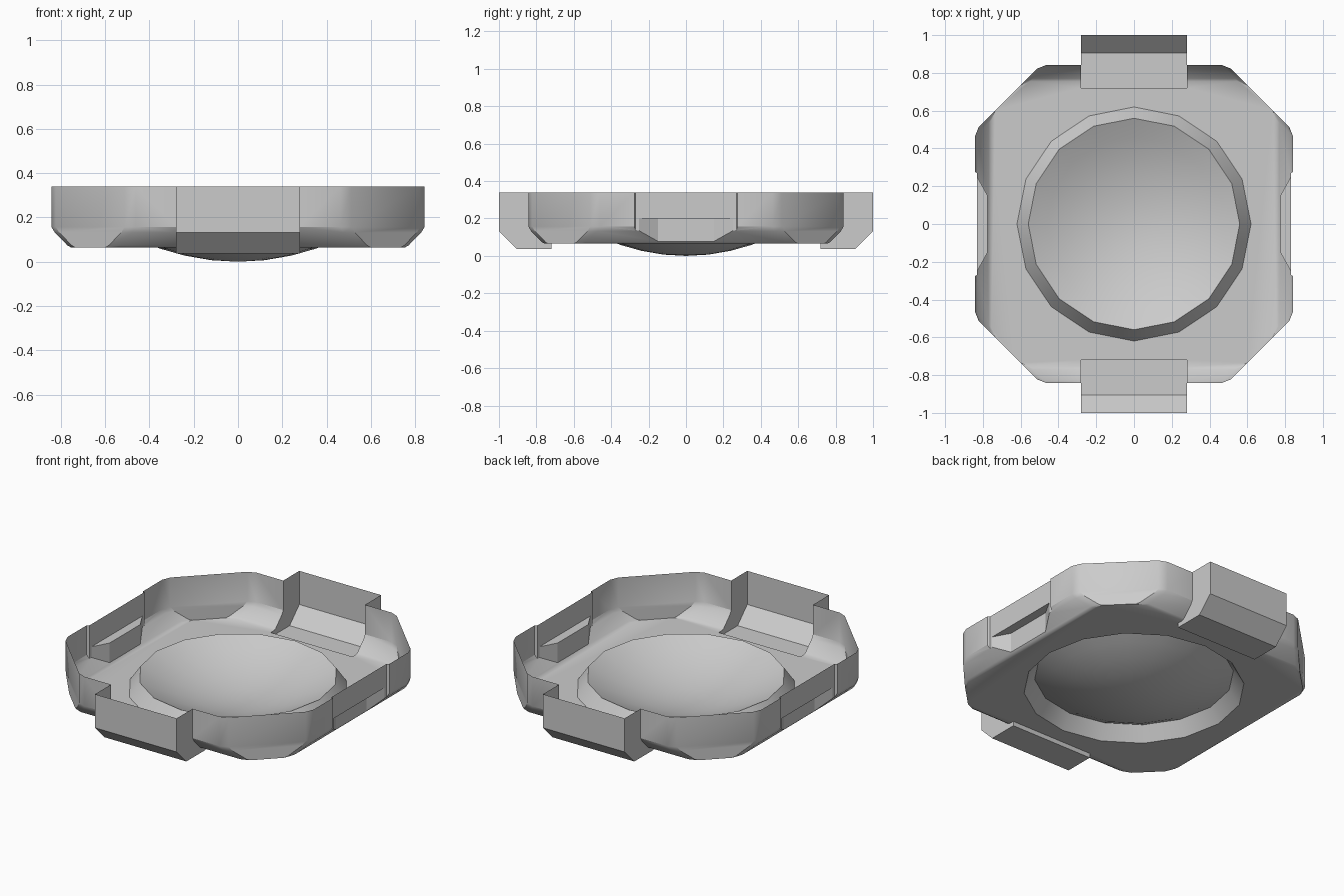
import bpy, bmesh
from math import sin, cos, pi

if "Cube" in bpy.data.objects:
    bpy.data.objects.remove(bpy.data.objects["Cube"])


def loft(name, loops):
    """Closed solid skinned through equal-length loops, bottom to top."""
    bm = bmesh.new()
    rings = [[bm.verts.new(p) for p in lp] for lp in loops]
    n = len(rings[0])
    for a, b in zip(rings, rings[1:]):
        for i in range(n):
            j = (i + 1) % n
            bm.faces.new((a[i], a[j], b[j], b[i]))
    bm.faces.new(rings[0][::-1])
    bm.faces.new(rings[-1])
    bmesh.ops.recalc_face_normals(bm, faces=bm.faces)
    me = bpy.data.meshes.new(name)
    bm.to_mesh(me)
    bm.free()
    ob = bpy.data.objects.new(name, me)
    bpy.context.collection.objects.link(ob)
    return ob


def outline(h, z):
    """Square with cut corners, each corner slightly softened."""
    c = 1.335 - h
    q = [(h, -c + .03), (h, c - .03), (h - .02, c + .02), (c + .02, h - .02)]
    pts = []
    for k in range(4):
        co, si = round(cos(k * pi / 2)), round(sin(k * pi / 2))
        pts += [(x * co - y * si, x * si + y * co, z) for x, y in q]
    return pts


def circle(r, z, n=16):
    return [(r * cos(2 * pi * i / n), r * sin(2 * pi * i / n), z) for i in range(n)]


def shade(ob):
    bpy.ops.object.select_all(action='DESELECT')
    ob.select_set(True)
    bpy.context.view_layer.objects.active = ob
    bpy.ops.object.shade_smooth_by_angle(angle=0.5)


# Tray body with chamfered straight sides
tray = loft("tray_shell", [outline(h, z) for h, z in
            [(.755, .065), (.77, .073), (.828, .132), (.843, .157), (.843, .45)]])
tools = []

# Deep end tabs front and back, recesses left and right
for s in (-1, 1):
    prof = [(.72, .5), (.72, .037), (.905, .037), (1, .132), (1, .5)]
    tools.append((loft("end_tab", [[(x, s * y, z) for y, z in prof] for x in (-.28, .28)]), 'UNION'))
    low = [(.95, -.4), (.95, .4), (.83, .25), (.775, .15), (.775, -.15), (.83, -.25)]
    tools.append((loft("side_recess", [[(s * x, y, z) for x, y in low] for z in (-.1, .2)]), 'DIFFERENCE'))
    high = [(.95, -.28), (.95, .28), (.85, .28), (.83, .27), (.83, -.27), (.85, -.28)]
    tools.append((loft("side_panel", [[(s * x, y, z) for x, y in high] for z in (.1, .6)]), 'DIFFERENCE'))

# Raised ring pushed up from the floor
tools.append((loft("ring_recess", [circle(.665, 0), circle(.56, .15)]), 'DIFFERENCE'))

for tool, op in tools:
    m = tray.modifiers.new(tool.name, 'BOOLEAN')
    m.operation, m.solver, m.object = op, 'EXACT', tool
    tool.hide_render = True
deps = bpy.context.evaluated_depsgraph_get()
tray.data = bpy.data.meshes.new_from_object(tray.evaluated_get(deps))
tray.modifiers.clear()
for tool, op in tools:
    bpy.data.objects.remove(tool)

# Open the top and the centre of the ring, leaving a thin shell
bm = bmesh.new()
bm.from_mesh(tray.data)
bmesh.ops.bisect_plane(bm, geom=bm.verts[:] + bm.edges[:] + bm.faces[:],
                       plane_co=(0, 0, .34), plane_no=(0, 0, 1), clear_outer=True)
lid = [f for f in bm.faces if all(abs(v.co.z - .15) < 1e-3 and v.co.xy.length < .57 for v in f.verts)]
bmesh.ops.delete(bm, geom=lid, context='FACES')
bm.to_mesh(tray.data)
bm.free()
shade(tray)

# Shallow bowl hanging from the ring
bm = bmesh.new()
radii = [.56, .46, .35, .24, .12]
rings = [[bm.verts.new(p) for p in circle(r, .15 * (r / .56) ** 2)] for r in radii]
tip = bm.verts.new((0, 0, 0))
for i in range(16):
    j = (i + 1) % 16
    for a, b in zip(rings, rings[1:]):
        bm.faces.new((a[i], a[j], b[j], b[i]))
    bm.faces.new((rings[-1][i], rings[-1][j], tip))
bmesh.ops.recalc_face_normals(bm, faces=bm.faces)
if sum(f.normal.z for f in bm.faces) < 0:
    bmesh.ops.reverse_faces(bm, faces=bm.faces)
me = bpy.data.meshes.new("bowl")
bm.to_mesh(me)
bm.free()
bowl = bpy.data.objects.new("bowl", me)
bpy.context.collection.objects.link(bowl)
shade(bowl)
